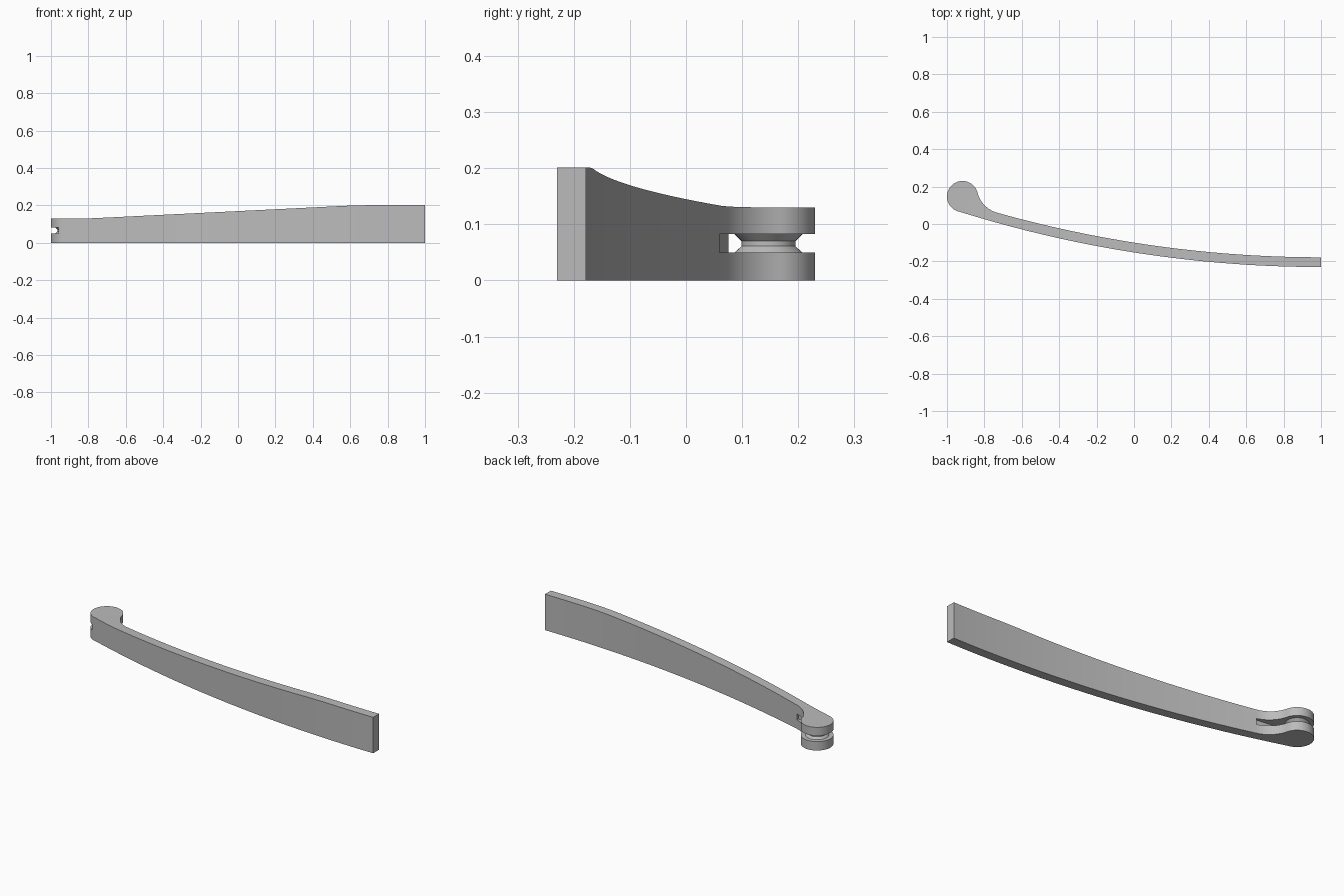
import bpy, bmesh, math
from mathutils import Vector
from mathutils.geometry import intersect_sphere_sphere_2d as circles_meet

if "Cube" in bpy.data.objects:
    bpy.data.objects.remove(bpy.data.objects["Cube"])

grey = bpy.data.materials.new("plain grey")
colour = (0.5, 0.5, 0.5, 1)
grey.diffuse_color = colour
grey.use_nodes = True
grey.node_tree.nodes["Principled BSDF"].inputs["Base Color"].default_value = colour


def finish(bm, name):
    bmesh.ops.recalc_face_normals(bm, faces=bm.faces)
    mesh = bpy.data.meshes.new(name)
    bm.to_mesh(mesh)
    bm.free()
    mesh.materials.append(grey)
    obj = bpy.data.objects.new(name, mesh)
    bpy.context.collection.objects.link(obj)
    return obj


def prism(name, points, sweep):
    """Extrude a closed outline of 3D points along a vector."""
    bm = bmesh.new()
    face = bm.faces.new([bm.verts.new(p) for p in points])
    geom = bmesh.ops.extrude_face_region(bm, geom=[face])["geom"]
    verts = [g for g in geom if isinstance(g, bmesh.types.BMVert)]
    bmesh.ops.translate(bm, verts=verts, vec=sweep)
    return finish(bm, name)


def activate(obj):
    bpy.ops.object.select_all(action="DESELECT")
    obj.select_set(True)
    bpy.context.view_layer.objects.active = obj


def cut(obj, cutter):
    mod = obj.modifiers.new("cut", "BOOLEAN")
    mod.operation, mod.solver, mod.object = "DIFFERENCE", "EXACT", cutter
    activate(obj)
    bpy.ops.object.modifier_apply(modifier=mod.name)
    bpy.data.objects.remove(cutter)


def arc(centre, radius, start, end, steps):
    """Points on an arc, leaving out the last one."""
    return [centre + radius * Vector((math.cos(a), math.sin(a)))
            for a in (start + (end - start) * i / steps for i in range(steps))]


def angle(v):
    return math.atan2(v.y, v.x)


# Plan of the curved bar: two concentric arcs, a round head and a fillet
head, head_r, fillet_r = Vector((-0.917, 0.147)), 0.083, 0.15
outer_r = 6.461
inner_r = outer_r - 0.052
bow = Vector((1, outer_r - 0.23))
fillet = max(circles_meet(bow, inner_r - fillet_r, head, head_r + fillet_r),
             key=lambda p: p.x)
fillet = Vector(fillet)

down = -math.pi / 2
head_dir = angle(head - bow)
fillet_dir = angle(fillet - bow)
neck_dir = angle(fillet - head)

outline = arc(bow, outer_r, down, head_dir, 40)
outline += arc(head, head_r, head_dir, neck_dir - 2 * math.pi, 48)
outline += arc(fillet, fillet_r, neck_dir + math.pi, fillet_dir + 2 * math.pi, 16)
outline += arc(bow, inner_r, fillet_dir, down, 36)
outline.append(bow + Vector((0, -inner_r)))
arm = prism("curved_arm", [(p.x, p.y, 0) for p in outline], (0, 0, 0.3))

# Rising top edge, eased at both ends
top = [(-1.1, 0.13), (-0.84, 0.13), (-0.8, 0.1305), (-0.75, 0.1325),
       (0.58, 0.198), (0.66, 0.2005), (0.74, 0.2015), (1.1, 0.2015),
       (1.1, 0.4), (-1.1, 0.4)]
cut(arm, prism("top_cutter", [(x, -0.5, z) for x, z in top], (0, 1, 0)))

# Slot around the head, running out where the fillet meets the bar
low, high = 0.05, 0.083
slot = [(-0.73, 0.046), (-0.73, 0.3), (-1.1, 0.3), (-1.1, 0.094)]
cut(arm, prism("slot_cutter", [(x, y, low) for x, y in slot], (0, 0, high - low)))

# Waisted pin joining the two discs of the head
bm = bmesh.new()
profile = [(0.03, low - 0.005), (0.06, low - 0.005), (0.06, low), (0.048, 0.061),
           (0.048, 0.07), (0.061, high), (0.061, high + 0.005), (0.03, high + 0.005)]
verts = [bm.verts.new((head.x + r, head.y, z)) for r, z in profile]
edges = [bm.edges.new(pair) for pair in zip(verts, verts[1:])]
bmesh.ops.spin(bm, geom=verts + edges, cent=(head.x, head.y, 0), axis=(0, 0, 1),
               angle=2 * math.pi, steps=48)
bmesh.ops.remove_doubles(bm, verts=bm.verts, dist=0.0001)
bmesh.ops.holes_fill(bm, edges=bm.edges, sides=0)
pin = finish(bm, "waisted_pin")

for obj in (arm, pin):
    activate(obj)
    bpy.ops.object.shade_smooth_by_angle(angle=math.radians(30))
